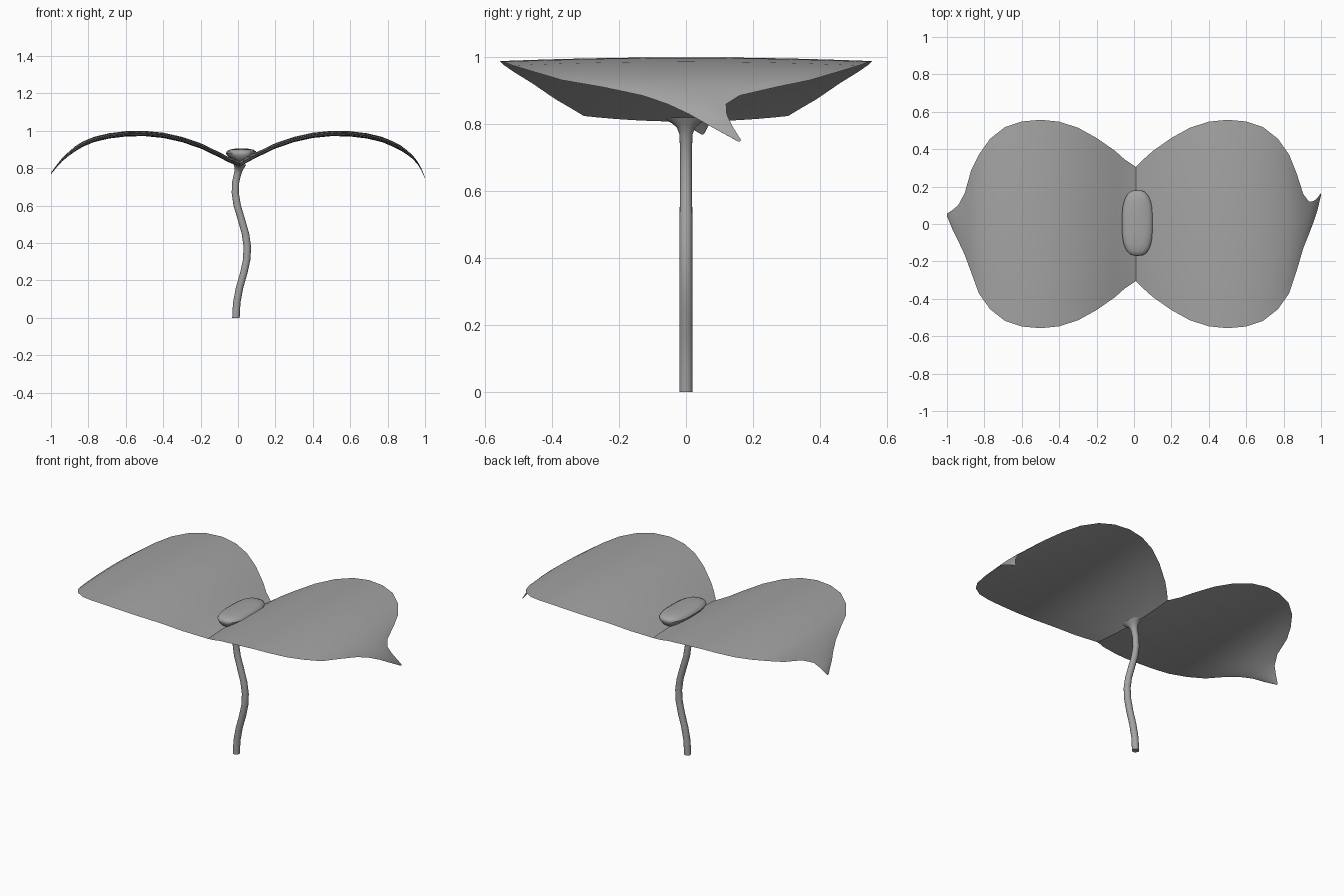
import bpy
import bmesh
import math

cube = bpy.data.objects.get("Cube")
if cube:
    bpy.data.objects.remove(cube, do_unlink=True)

grey = bpy.data.materials.new("plant grey")
grey.use_nodes = True
colour = (0.37, 0.37, 0.37, 1)
grey.diffuse_color = colour
grey.node_tree.nodes["Principled BSDF"].inputs["Base Color"].default_value = colour


def loft(name, rings, cap_start=True, cap_end=True):
    """Skin a list of closed rings into a smooth-shaded object."""
    bm = bmesh.new()
    loops = [[bm.verts.new(p) for p in ring] for ring in rings]
    for a, b in zip(loops, loops[1:]):
        for i in range(len(a)):
            j = (i + 1) % len(a)
            bm.faces.new((a[i], a[j], b[j], b[i]))
    if cap_start:
        bm.faces.new(loops[0])
    if cap_end:
        bm.faces.new(loops[-1])
    bmesh.ops.recalc_face_normals(bm, faces=bm.faces)
    mesh = bpy.data.meshes.new(name)
    bm.to_mesh(mesh)
    bm.free()
    mesh.materials.append(grey)
    obj = bpy.data.objects.new(name, mesh)
    bpy.context.collection.objects.link(obj)
    bpy.ops.object.select_all(action="DESELECT")
    obj.select_set(True)
    bpy.context.view_layer.objects.active = obj
    bpy.ops.object.shade_smooth_by_angle(angle=math.radians(50))
    return obj


def oval(cx, cy, z, rx, ry, count=16, power=1.0):
    """Horizontal ring; a power below one squares it off."""
    ring = []
    for i in range(count):
        a = math.tau * i / count
        c, s = math.cos(a), math.sin(a)
        ring.append((cx + rx * math.copysign(abs(c) ** power, c),
                     cy + ry * math.copysign(abs(s) ** power, s), z))
    return ring


def lens(x, low, high, z, thick, steps=14):
    """Thin cross-section of a leaf, tapering to both edges."""
    mid, half = (low + high) / 2, (high - low) / 2
    spans = [2 * i / steps - 1 for i in range(steps + 1)]
    top = [(x, mid + half * v, z - 0.4 * thick * v * v) for v in spans]
    under = [(x, mid + half * v, z - thick + 0.6 * thick * v * v)
             for v in reversed(spans[1:-1])]
    return top + under


# Leaf blades: distance from centre, half width, height
blade = [(0.01, 0.305, 0.836), (0.05, 0.345, 0.86), (0.1, 0.39, 0.886),
         (0.2, 0.46, 0.934), (0.3, 0.515, 0.968), (0.4, 0.547, 0.99),
         (0.5, 0.557, 1.0), (0.6, 0.548, 0.998), (0.69, 0.518, 0.987),
         (0.77, 0.455, 0.968), (0.83, 0.37, 0.943)]

# Curled tips: distance from centre, front edge, back edge, height
left_tip = [(0.87, -0.25, 0.27, 0.922), (0.905, -0.13, 0.16, 0.895),
            (0.935, -0.055, 0.12, 0.868), (0.96, 0.01, 0.122, 0.836),
            (0.98, 0.07, 0.138, 0.8), (0.999, 0.15, 0.165, 0.755)]
right_tip = [(0.87, -0.26, 0.29, 0.918), (0.905, -0.165, 0.165, 0.888),
             (0.94, -0.09, 0.1, 0.855), (0.97, -0.03, 0.075, 0.817),
             (0.999, 0.04, 0.056, 0.777)]

for name, side, tip in (("left_leaf", 1, left_tip), ("right_leaf", -1, right_tip)):
    rings = []
    for x, half, z in blade:
        sx = 0.01 if x == 0.01 else side * x
        rings.append(lens(sx, -half, half, z, 0.028))
    for i, (x, low, high, z) in enumerate(tip):
        taper = 1 - i / len(tip)
        rings.append(lens(side * x, low, high, z, 0.003 + 0.024 * taper))
    loft(name, rings, cap_start=False)

# Stem: height, sideways bend, radius across, radius along the crease
stem = [(0, -0.011, 0.02, 0.02), (0.08, -0.007, 0.02, 0.02),
        (0.16, 0.008, 0.02, 0.02), (0.24, 0.031, 0.02, 0.02),
        (0.31, 0.046, 0.02, 0.02), (0.38, 0.05, 0.02, 0.019),
        (0.45, 0.04, 0.02, 0.019), (0.53, 0.017, 0.02, 0.019),
        (0.6, -0.004, 0.02, 0.018), (0.67, -0.015, 0.019, 0.018),
        (0.73, -0.012, 0.019, 0.018), (0.77, -0.002, 0.02, 0.02),
        (0.79, 0.004, 0.022, 0.027), (0.803, 0.008, 0.026, 0.042),
        (0.82, 0.01, 0.034, 0.075)]
loft("stem", [oval(x, 0, z, rx, ry) for z, x, rx, ry in stem])

# Rounded bud sitting in the crease: radius across, radius along, height
bud = [(0.025, 0.13, 0.828), (0.055, 0.162, 0.85), (0.076, 0.173, 0.868),
       (0.083, 0.176, 0.881), (0.078, 0.17, 0.891), (0.064, 0.153, 0.899),
       (0.042, 0.12, 0.904), (0.015, 0.06, 0.906)]
loft("centre_bud", [oval(0.018, 0.005, z, rx, ry, 32, 0.75) for rx, ry, z in bud])
